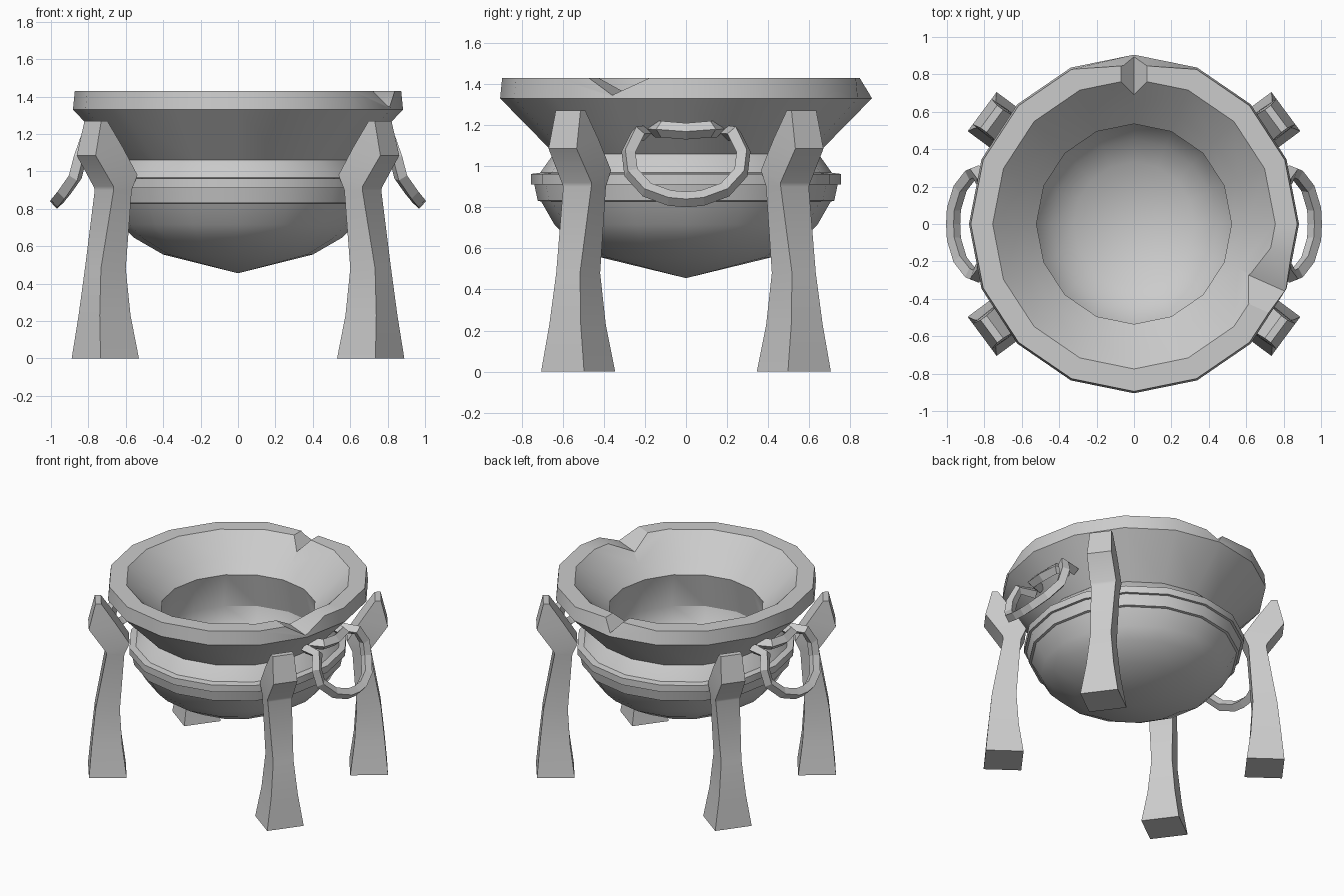
import bpy, bmesh
from math import sin, cos, radians, pi

if "Cube" in bpy.data.objects:
    bpy.data.objects.remove(bpy.data.objects["Cube"])

SIDES = 16


def make_object(name, verts, faces, smooth=None):
    mesh = bpy.data.meshes.new(name)
    mesh.from_pydata(verts, [], faces)
    bm = bmesh.new()
    bm.from_mesh(mesh)
    bmesh.ops.recalc_face_normals(bm, faces=bm.faces)
    bm.to_mesh(mesh)
    bm.free()
    ob = bpy.data.objects.new(name, mesh)
    bpy.context.collection.objects.link(ob)
    if smooth:
        shade(ob, smooth)
    return ob


def select(ob):
    bpy.ops.object.select_all(action='DESELECT')
    ob.select_set(True)
    bpy.context.view_layer.objects.active = ob


def shade(ob, angle):
    select(ob)
    bpy.ops.object.shade_smooth_by_angle(angle=radians(angle))


def loft(rings, closed_ends=True):
    n = len(rings[0])
    verts = [p for r in rings for p in r]
    faces = [(i * n + j, i * n + (j + 1) % n, (i + 1) * n + (j + 1) % n, (i + 1) * n + j)
             for i in range(len(rings) - 1) for j in range(n)]
    if closed_ends:
        faces += [tuple(range(n)), tuple(range(len(verts) - n, len(verts)))]
    return verts, faces


# Cauldron bowl: outer wall, belly band, flared rim, then the inside
profile = [(.41, .555), (.57, .645), (.64, .715), (.705, .828),
           (.722, .832), (.738, .91), (.755, .912), (.755, .962), (.71, .968),
           (.655, 1.045), (.64, 1.06), (.905, 1.33), (.895, 1.43), (.775, 1.43),
           (.62, 1.28), (.535, 1.2), (.595, .94), (.55, .8), (.45, .69), (.33, .61)]
rings = [[(.975 * r * sin(2 * pi * k / SIDES), r * cos(2 * pi * k / SIDES), z)
          for k in range(SIDES)] for r, z in profile]
rings[12][0] = (0, .85, 1.43)   # worn outer edge at the back of the rim
verts, faces = loft(rings, False)
for z, start in ((.455, 0), (.54, len(verts) - SIDES)):
    verts.append((0, 0, z))
    faces += [(start + j, start + (j + 1) % SIDES, len(verts) - 1) for j in range(SIDES)]
bowl = make_object("cauldron_bowl", verts, faces)


# Wedge cutters for the two chips in the rim
def chip(name, angle, left, right, depth):
    a = radians(angle)
    top = 1.43 + depth
    ends = [[(r * cos(a) - s * sin(a), r * sin(a) + s * cos(a), z)
             for s, z in ((-2 * left, top), (0, 1.43 - depth), (2 * right, top))]
            for r in (.5, 1.15)]
    cutter = make_object(name, *loft(ends))
    cutter.hide_render = True
    mod = bowl.modifiers.new(name, 'BOOLEAN')
    mod.operation = 'DIFFERENCE'
    mod.solver = 'EXACT'
    mod.object = cutter
    select(bowl)
    bpy.ops.object.modifier_apply(modifier=name)
    bpy.data.objects.remove(cutter)


chip("back_chip", 90, .07, .07, .08)
chip("side_chip", -24, .14, .18, .085)
shade(bowl, 30)

# Legs: lofted sections (outer radius, outer z, inner radius, inner z, half width)
sections = [(1.01, 0, .755, 0, .13), (.99, .23, .785, .23, .095),
            (.965, .48, .80, .48, .072), (.89, .9, .77, .9, .085),
            (.895, .92, .735, .98, .09), (1.01, 1.085, .83, 1.13, .085),
            (.965, 1.27, .925, 1.27, .075)]


def leg(name, sx, sy):
    cx, cy = cos(radians(36.5)), sin(radians(36.5))
    rings = [[(sx * (r * cx - s * cy), sy * (r * cy + s * cx), z)
              for r, z, s in ((ro, zo, t), (ro, zo, -t), (ri, zi, -t), (ri, zi, t))]
             for ro, zo, ri, zi, t in sections]
    make_object(name, *loft(rings), smooth=25)


for sx, side in ((-1, "left"), (1, "right")):
    leg("front_leg_" + side, sx, -1)
    leg("back_leg_" + side, sx, 1)


# Handles: square-section tubes along a path mirrored front to back
def tube(name, half, sx, depth):
    path = half + [(x, -y, z) for x, y, z in reversed(half) if y]
    curve = bpy.data.curves.new(name, 'CURVE')
    curve.dimensions = '3D'
    curve.bevel_depth = depth
    curve.bevel_resolution = 0
    curve.use_fill_caps = True
    spline = curve.splines.new('POLY')
    spline.points.add(len(path) - 1)
    for p, (x, y, z) in zip(spline.points, path):
        p.co = (sx * x, y, z, 1)
    ob = bpy.data.objects.new(name, curve)
    bpy.context.collection.objects.link(ob)
    select(ob)
    bpy.ops.object.convert(target='MESH')
    for poly in bpy.context.object.data.polygons:
        poly.use_smooth = False


# Drooping loop hung from a short lug on the flare
loop = [(.70, .205, 1.16), (.82, .235, 1.16), (.845, .28, 1.07), (.87, .268, .97),
        (.93, .19, .885), (.963, .08, .845), (.967, 0, .838)]
lug = [(.70, .15, 1.18), (.785, .12, 1.18), (.80, 0, 1.17)]
for sx, side in ((-1, "left"), (1, "right")):
    tube("handle_" + side, loop, sx, .038)
    tube("handle_lug_" + side, lug, sx, .04)
